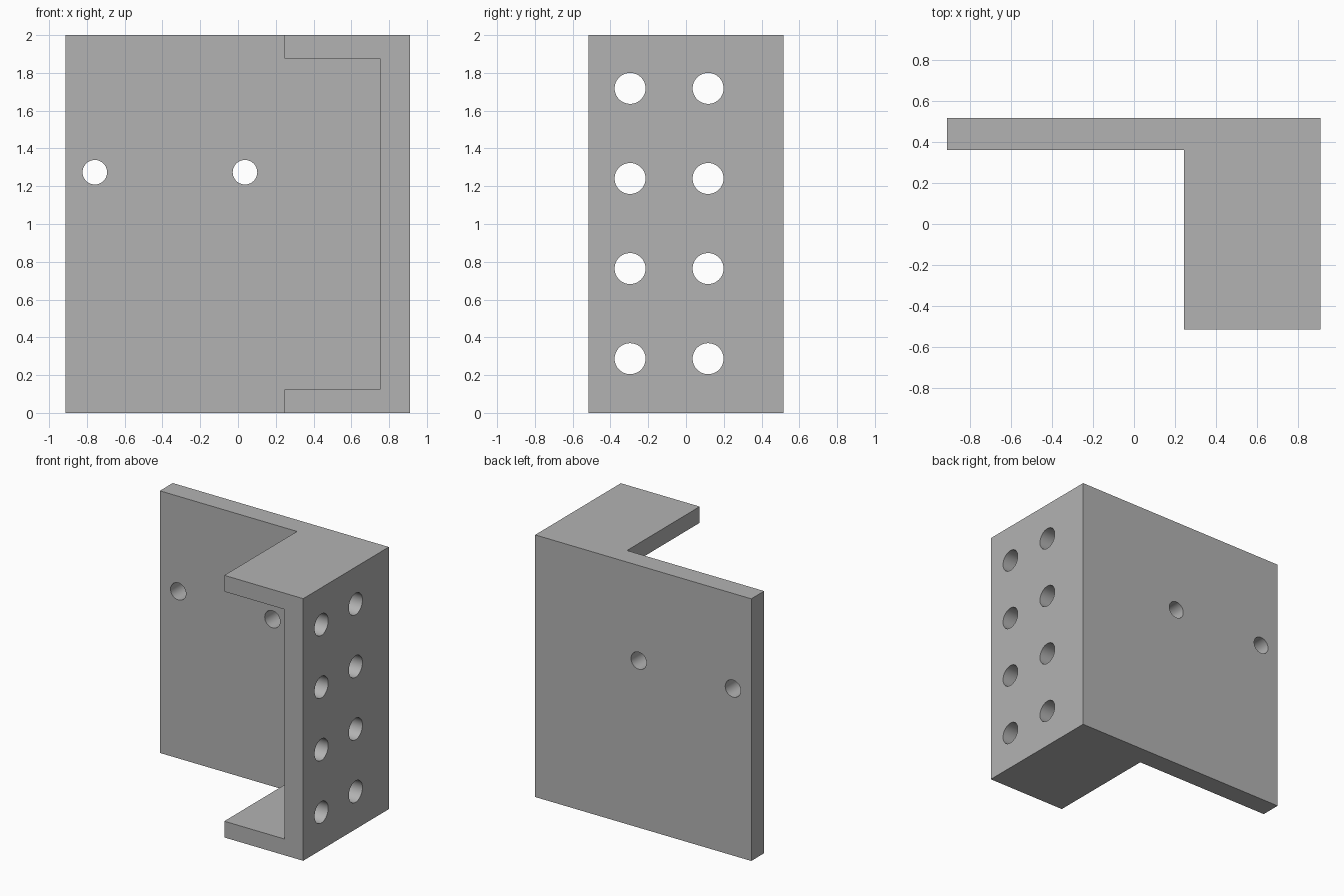
import bpy
import bmesh
from math import radians
from mathutils import Matrix, Vector

cube = bpy.data.objects.get("Cube")
if cube:
    bpy.data.objects.remove(cube, do_unlink=True)

# Overall extents and plate thicknesses
LEFT, RIGHT = -0.913, 0.911
FRONT, BACK = -0.515, 0.517
HEIGHT = 2.0
PLATE_FRONT = 0.362
FLANGE_EDGE = 0.245
WEB_INNER = 0.752
FLANGE = 0.124

grey = bpy.data.materials.new("plain grey")
grey.use_nodes = True
colour = (0.45, 0.45, 0.45, 1)
grey.diffuse_color = colour
grey.node_tree.nodes["Principled BSDF"].inputs["Base Color"].default_value = colour


def finish(name, bm):
    bmesh.ops.recalc_face_normals(bm, faces=bm.faces)
    mesh = bpy.data.meshes.new(name)
    bm.to_mesh(mesh)
    bm.free()
    mesh.materials.append(grey)
    obj = bpy.data.objects.new(name, mesh)
    bpy.context.collection.objects.link(obj)
    return obj


def prism(name, points, direction):
    bm = bmesh.new()
    face = bm.faces.new([bm.verts.new(p) for p in points])
    new = bmesh.ops.extrude_face_region(bm, geom=[face])["geom"]
    verts = [v for v in new if isinstance(v, bmesh.types.BMVert)]
    bmesh.ops.translate(bm, verts=verts, vec=Vector(direction))
    return finish(name, bm)


def add_drill(bm, centre, radius, axis):
    turn = Matrix.Rotation(radians(90), 4, "Y" if axis == "x" else "X")
    bmesh.ops.create_cone(bm, cap_ends=True, segments=48, radius1=radius,
                          radius2=radius, depth=0.4,
                          matrix=Matrix.Translation(centre) @ turn)


# L-shaped bracket body, extruded upward
outline = [(LEFT, BACK), (LEFT, PLATE_FRONT), (FLANGE_EDGE, PLATE_FRONT),
           (FLANGE_EDGE, FRONT), (RIGHT, FRONT), (RIGHT, BACK)]
bracket = prism("bracket", [(x, y, 0) for x, y in outline], (0, 0, HEIGHT))

# Pocket between the top and bottom flanges
low, high = FLANGE, HEIGHT - FLANGE
pocket = prism("pocket_cutter",
               [(x, FRONT - 0.1, z) for x, z in
                ((0, low), (WEB_INNER, low), (WEB_INNER, high), (0, high))],
               (0, PLATE_FRONT - FRONT + 0.1, 0))

# Eight holes in the side web, two in the back plate
bm = bmesh.new()
for y in (-0.296, 0.117):
    for row in range(4):
        add_drill(bm, (0.85, y, 0.287 + row * 0.477), 0.082, "x")
for x in (-0.758, 0.037):
    add_drill(bm, (x, 0.44, 1.274), 0.065, "y")
drills = finish("hole_cutter", bm)

# Cut the body, then discard the cutters
bpy.ops.object.select_all(action="DESELECT")
bpy.context.view_layer.objects.active = bracket
bracket.select_set(True)
for cutter in (pocket, drills):
    cutter.hide_render = True
    mod = bracket.modifiers.new("cut", "BOOLEAN")
    mod.operation = "DIFFERENCE"
    mod.solver = "EXACT"
    mod.object = cutter
    bpy.ops.object.modifier_apply(modifier=mod.name)
    bpy.data.objects.remove(cutter, do_unlink=True)

bpy.ops.object.shade_smooth_by_angle(angle=radians(30))
